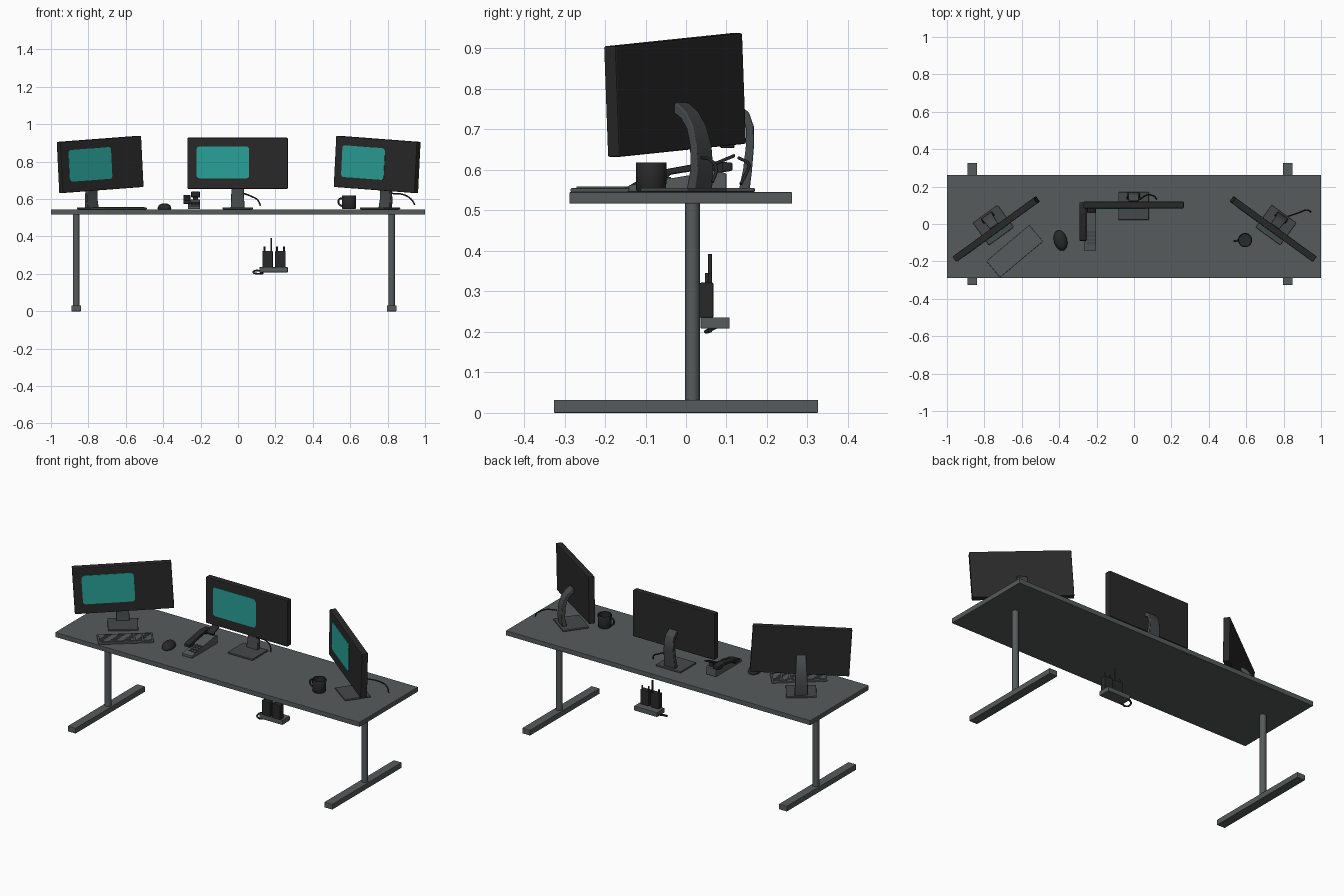
import bpy, bmesh, math
from mathutils import Matrix, Vector

if "Cube" in bpy.data.objects:
    bpy.data.objects.remove(bpy.data.objects["Cube"])


def mat(name, rgb):
    m = bpy.data.materials.new(name)
    m.diffuse_color = (*rgb, 1)
    m.use_nodes = True
    m.node_tree.nodes["Principled BSDF"].inputs["Base Color"].default_value = m.diffuse_color
    return m


GRAY = mat("desk gray", (0.092, 0.104, 0.105))
MID = mat("stand gray", (0.060, 0.066, 0.067))
DARK = mat("dark plastic", (0.022, 0.022, 0.022))
TEAL = mat("screen teal", (0.023, 0.356, 0.314))
I = Matrix.Identity(4)


def finish(name, bm, m, M=I, bevel=0, smooth=False):
    bmesh.ops.recalc_face_normals(bm, faces=bm.faces)
    me = bpy.data.meshes.new(name)
    bm.to_mesh(me)
    bm.free()
    me.materials.append(m)
    ob = bpy.data.objects.new(name, me)
    bpy.context.collection.objects.link(ob)
    ob.matrix_world = M
    if bevel:
        b = ob.modifiers.new("bevel", 'BEVEL')
        b.width, b.segments = bevel, 2
    if smooth:
        bpy.context.view_layer.objects.active = ob
        ob.select_set(True)
        bpy.ops.object.shade_smooth_by_angle(angle=math.radians(40))
        ob.select_set(False)
    return ob


def box(name, lo, hi, m, M=I, bevel=0):
    lo, hi = Vector(lo), Vector(hi)
    bm = bmesh.new()
    bmesh.ops.create_cube(bm, size=1)
    for v in bm.verts:
        v.co = Vector(a * b for a, b in zip(v.co, hi - lo)) + (lo + hi) / 2
    return finish(name, bm, m, M, bevel)


def cyl(name, x, y, z0, z1, r, m, n=20):
    bm = bmesh.new()
    bmesh.ops.create_cone(bm, cap_ends=True, segments=n, radius1=r, radius2=r, depth=z1 - z0)
    return finish(name, bm, m, Matrix.Translation((x, y, (z0 + z1) / 2)), 0, True)


def extrude(name, pts, x0, x1, m, M=I, bevel=0):
    """Extrude a closed (y, z) profile along x."""
    bm = bmesh.new()
    f = bm.faces.new([bm.verts.new((x0, y, z)) for y, z in pts])
    r = bmesh.ops.extrude_face_region(bm, geom=[f])
    vs = [g for g in r["geom"] if isinstance(g, bmesh.types.BMVert)]
    bmesh.ops.translate(bm, vec=(x1 - x0, 0, 0), verts=vs)
    return finish(name, bm, m, M, bevel)


def tube(name, pts, r, m, M=I, cyclic=False):
    cu = bpy.data.curves.new(name, 'CURVE')
    cu.dimensions = '3D'
    cu.bevel_depth, cu.bevel_resolution, cu.resolution_u = r, 2, 6
    cu.use_fill_caps = True
    s = cu.splines.new('BEZIER')
    s.bezier_points.add(len(pts) - 1)
    for p, c in zip(s.bezier_points, pts):
        p.co = c
        p.handle_left_type = p.handle_right_type = 'AUTO'
    s.use_cyclic_u = cyclic
    cu.materials.append(m)
    ob = bpy.data.objects.new(name, cu)
    bpy.context.collection.objects.link(ob)
    ob.matrix_world = M


# Desk: top, two round legs, two long feet
box("desk_top", (-1, -0.288, 0.517), (1, 0.262, 0.545), GRAY, I, 0.002)
for side, x in (("left", -0.865), ("right", 0.822)):
    cyl(side + "_leg", x, 0.016, 0.03, 0.52, 0.018, GRAY)
    box(side + "_foot", (x - 0.026, -0.326, 0), (x + 0.026, 0.326, 0.032), GRAY, I, 0.002)


def screen_plate(name, M):
    """Rounded display rectangle on the panel front."""
    x0, x1, z0, z1, r = -0.22, 0.062, -0.08, 0.09, 0.016
    bm = bmesh.new()
    vs = []
    for k, (cx, cz) in enumerate(((x1 - r, z1 - r), (x0 + r, z1 - r), (x0 + r, z0 + r), (x1 - r, z0 + r))):
        for j in range(5):
            a = math.radians(90 * k + 22.5 * j)
            vs.append(bm.verts.new((cx + r * math.cos(a), -0.0205, cz + r * math.sin(a))))
    f = bm.faces.new(vs)
    r = bmesh.ops.extrude_face_region(bm, geom=[f])
    bmesh.ops.translate(bm, vec=(0, 0.004, 0),
                        verts=[g for g in r["geom"] if isinstance(g, bmesh.types.BMVert)])
    finish(name, bm, TEAL, M)


def monitor(side, pos, turn, roll, back):
    S = Matrix.Translation((pos[0], pos[1], 0)) @ Matrix.Rotation(math.radians(turn), 4, 'Z')
    P = S @ Matrix.Translation((0, 0, pos[2])) @ Matrix.Rotation(math.radians(roll), 4, 'Y')
    box(side + "_monitor_panel", (-0.268, -0.018, -0.137), (0.268, 0.018, 0.137), DARK, P, 0.004)
    screen_plate(side + "_monitor_screen", P)
    # base plate and curved tapering neck
    box(side + "_monitor_base", (-0.082, back - 0.08, 0.545), (0.082, back + 0.068, 0.556), MID, S, 0.004)
    path = [(back + 0.042, 0.55, 0.037, 0.013), (back + 0.050, 0.60, 0.035, 0.011),
            (back * 0.7 + 0.056, 0.66, 0.033, 0.010), (back * 0.3 + 0.056, 0.705, 0.030, 0.010),
            (0.045, 0.735, 0.028, 0.011), (0.014, 0.757, 0.027, 0.013)]
    bm = bmesh.new()
    rings = []
    for i, (y, z, w, t) in enumerate(path):
        a, b = path[max(i - 1, 0)], path[min(i + 1, len(path) - 1)]
        d = Vector((b[0] - a[0], b[1] - a[1])).normalized()
        ny, nz = d.y * t, -d.x * t
        rings.append([bm.verts.new((sx * w, y + s * ny, z + s * nz))
                      for sx, s in ((-1, -1), (1, -1), (1, 1), (-1, 1))])
    for a, b in zip(rings, rings[1:]):
        for j in range(4):
            bm.faces.new((a[j], a[(j + 1) % 4], b[(j + 1) % 4], b[j]))
    bm.faces.new(rings[0])
    bm.faces.new(rings[-1])
    finish(side + "_monitor_neck", bm, MID, S, 0.003, True)


monitor("centre", (-0.002, 0.102, 0.791), 0, 0, 0)
monitor("left", (-0.737, -0.027, 0.785), 36, -3.5, 0.032)
monitor("right", (0.744, -0.027, 0.785), -36, 3.5, 0.032)

# Cables trailing from the monitors
tube("centre_cable", [(0.03, 0.13, 0.63), (0.07, 0.155, 0.615), (0.105, 0.15, 0.595), (0.12, 0.135, 0.565)], 0.004, DARK)
tube("right_cable", [(0.82, 0.04, 0.63), (0.88, 0.06, 0.625), (0.925, 0.075, 0.60), (0.945, 0.065, 0.57)], 0.004, DARK)

# Keyboard with main, navigation and number blocks
K = Matrix.Translation((-0.638, -0.146, 0.545)) @ Matrix.Rotation(math.radians(40), 4, 'Z')
box("keyboard_body", (-0.15, -0.057, 0), (0.15, 0.057, 0.010), GRAY, K, 0.003)
for row in range(5):
    y = -0.044 + row * 0.018
    for part, x0, x1 in (("main", -0.142, 0.045), ("navigation", 0.052, 0.088), ("number", 0.095, 0.142)):
        box("keyboard_%s_row" % part, (x0, y, 0.008), (x1, y + 0.015, 0.0135), GRAY, K)

# Mouse: flattened dome
bm = bmesh.new()
bmesh.ops.create_uvsphere(bm, u_segments=24, v_segments=14, radius=1)
for v in bm.verts:
    v.co = (v.co.x * 0.035, v.co.y * 0.056, max(v.co.z, -0.2) * 0.027 + 0.0055)
finish("mouse", bm, DARK, Matrix.Translation((-0.393, -0.088, 0.545)) @ Matrix.Rotation(math.radians(15), 4, 'Z'), 0, True)

# Desk phone: sloped body, keypad, handset and raised display
extrude("phone_body", [(-0.142, 0.546), (0.10, 0.546), (0.10, 0.592), (0.07, 0.597), (-0.142, 0.562)],
        -0.268, -0.202, GRAY, I, 0.003)
T = Matrix.Translation((-0.228, -0.05, 0.578)) @ Matrix.Rotation(math.radians(9.4), 4, 'X')
for i in range(3):
    for j in range(4):
        x, y = -0.022 + i * 0.017, -0.06 + j * 0.02
        box("phone_key", (x, y, -0.004), (x + 0.012, y + 0.013, 0.003), MID, T)
extrude("phone_handset", [(-0.09, 0.575), (-0.05, 0.572), (-0.04, 0.588), (0.06, 0.604), (0.075, 0.592),
                          (0.115, 0.598), (0.115, 0.618), (0.06, 0.622), (-0.05, 0.602), (-0.09, 0.592)],
        -0.292, -0.255, DARK, I, 0.004)
extrude("phone_display", [(0.06, 0.607), (0.122, 0.632), (0.120, 0.640), (0.058, 0.614)], -0.25, -0.204, DARK, I, 0.002)
box("phone_display_support", (-0.24, 0.075, 0.585), (-0.215, 0.09, 0.62), DARK)

# Mug: hollow lathe with a handle
prof = [(0, 0.546), (0.034, 0.546), (0.037, 0.551), (0.038, 0.617), (0.0365, 0.619), (0.034, 0.617), (0.033, 0.555), (0, 0.553)]
bm = bmesh.new()
vs = [bm.verts.new((r, 0, z)) for r, z in prof]
es = [bm.edges.new(p) for p in zip(vs, vs[1:])]
bmesh.ops.spin(bm, geom=vs + es, cent=(0, 0, 0), axis=(0, 0, 1), angle=2 * math.pi, steps=32)
bmesh.ops.remove_doubles(bm, verts=bm.verts, dist=1e-5)
MUG = Matrix.Translation((0.594, -0.086, 0))
finish("mug", bm, DARK, MUG, 0, True)
tube("mug_handle", [(-0.034, -0.002, 0.605), (-0.053, -0.005, 0.598), (-0.055, -0.005, 0.575), (-0.034, -0.002, 0.56)], 0.005, DARK, MUG)

# Power strip hanging below the desk, with two adapters, prongs and a cable loop
box("power_strip", (0.115, 0.036, 0.208), (0.266, 0.108, 0.236), GRAY, I, 0.003)
for i, x in enumerate((0.131, 0.199)):
    box("power_adapter", (x, 0.034, 0.234), (x + 0.055, 0.068, 0.322), DARK, I, 0.004)
    for dx, top in ((0.010, 0.345), (0.047, 0.392 if i == 0 else 0.345)):
        cyl("adapter_cable", x + dx, 0.050 + dx * 0.2, 0.30, top, 0.005, DARK, 10)
tube("power_cable", [(0.125, 0.09, 0.215), (0.095, 0.085, 0.217), (0.082, 0.065, 0.208), (0.10, 0.05, 0.201), (0.135, 0.06, 0.203)], 0.005, DARK)
